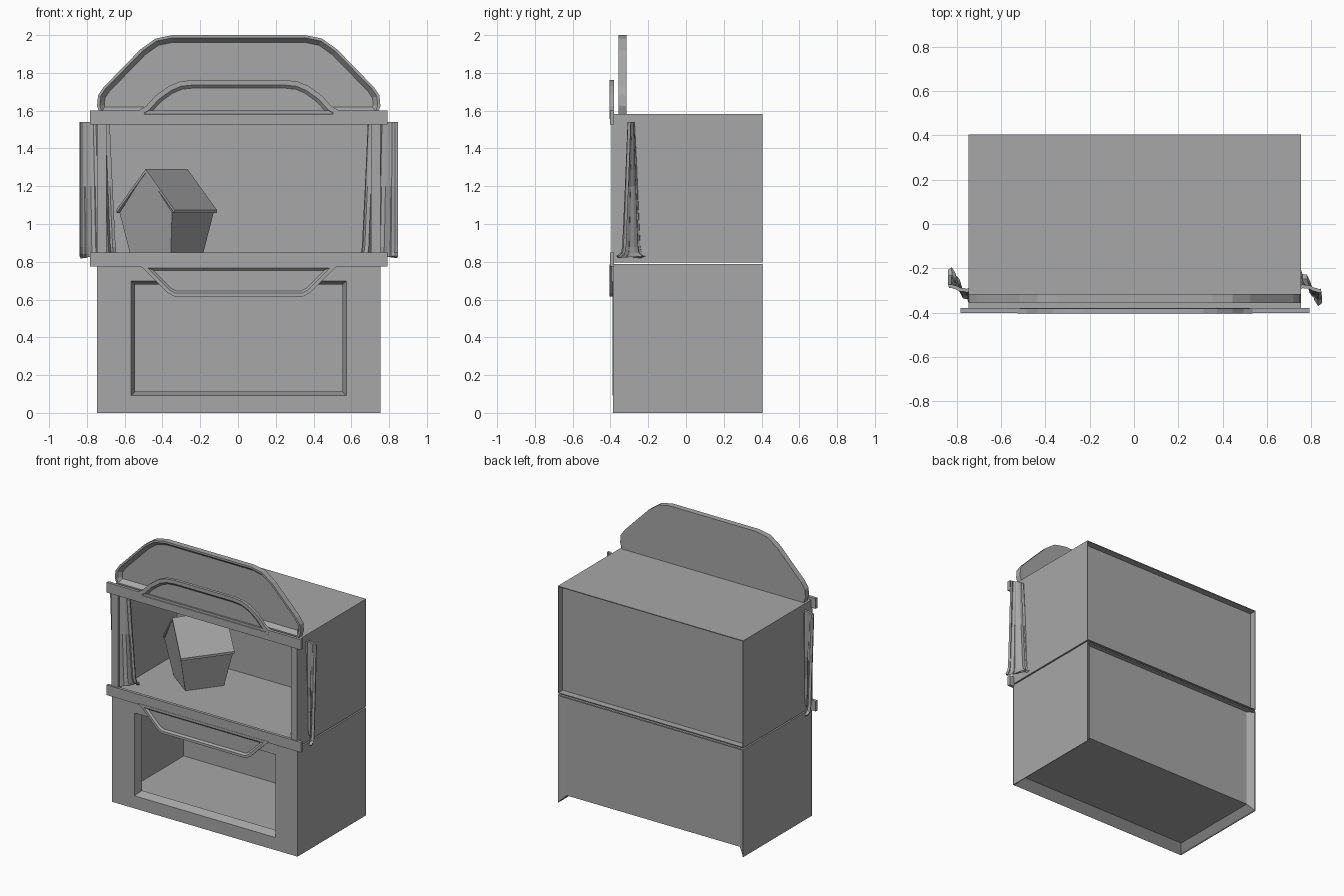
import bpy, bmesh, math
from mathutils import Matrix

if "Cube" in bpy.data.objects:
    bpy.data.objects.remove(bpy.data.objects["Cube"])

grey = bpy.data.materials.new("plain grey")
grey.use_nodes = True
grey.diffuse_color = (0.39, 0.39, 0.39, 1)
grey.node_tree.nodes["Principled BSDF"].inputs["Base Color"].default_value = grey.diffuse_color

CENTRE = Matrix.Translation((0.004, 0.003, 0))


def finish(name, bm):
    bmesh.ops.recalc_face_normals(bm, faces=bm.faces)
    mesh = bpy.data.meshes.new(name)
    bm.to_mesh(mesh)
    bm.free()
    mesh.materials.append(grey)
    ob = bpy.data.objects.new(name, mesh)
    ob.matrix_world = CENTRE
    bpy.context.collection.objects.link(ob)
    return ob


def box(name, x, y, z):
    """Cuboid from three (low, high) ranges."""
    bm = bmesh.new()
    bmesh.ops.create_cube(bm, size=1)
    for v in bm.verts:
        for i, (lo, hi) in enumerate((x, y, z)):
            v.co[i] = lo if v.co[i] < 0 else hi
    return finish(name, bm)


def loft(name, rings, closed=True, cap=(False, False)):
    """Skin between rings with equal point counts."""
    bm = bmesh.new()
    loops = [[bm.verts.new(p) for p in r] for r in rings]
    n = len(loops[0])
    for a, b in zip(loops, loops[1:]):
        for i in range(n if closed else n - 1):
            j = (i + 1) % n
            bm.faces.new((a[i], a[j], b[j], b[i]))
    for loop, wanted in zip((loops[0], loops[-1]), cap):
        if wanted:
            bm.faces.new(loop)
    return finish(name, bm)


def rect(half, z0, z1, y):
    return [(-half, y, z0), (half, y, z0), (half, y, z1), (-half, y, z1)]


def tray(name, half_outline, front, back, rim, bevel, depth):
    """Symmetric board with a raised rim around a sunken front."""
    outline = half_outline + [(-x, z) for x, z in reversed(half_outline)]
    bm = bmesh.new()
    f = bm.faces.new([bm.verts.new((x, front, z)) for x, z in outline])
    f.normal_update()
    if f.normal.y > 0:
        f.normal_flip()
    rear = bmesh.ops.extrude_edge_only(bm, edges=list(f.edges))["geom"]
    for g in rear:
        if isinstance(g, bmesh.types.BMVert):
            g.co.y = back
    bmesh.ops.contextual_create(bm, geom=[g for g in rear if isinstance(g, bmesh.types.BMEdge)])
    f.normal_update()
    for width in (rim, bevel):
        bmesh.ops.inset_region(bm, faces=[f], thickness=width, use_even_offset=True)
    for v in f.verts:
        v.co.y = front + depth
    return finish(name, bm)


W, REAR = 0.75, 0.401             # outer half width and rear edge
IN, IN_FRONT, IN_BACK = 0.70, -0.33, 0.368   # inner shell of the lower cabinet
LIP = 0.778                       # underside of the lower cabinet's top
STAGE_BACK = 0.353

# Lower cabinet: chamfered window and hollow inside
loft("lower_front_and_inside", [
    rect(W, 0, 0.787, -0.392), rect(0.57, 0.092, 0.698, -0.392),
    rect(0.55, 0.112, 0.68, IN_FRONT), rect(IN, 0.06, 0.735, IN_FRONT),
    rect(IN, 0.06, 0.735, IN_BACK - 0.004)], cap=(False, True))
box("lower_top", (-W, W), (-0.39, REAR), (LIP, 0.787))
box("lower_back", (-IN, IN), (IN_BACK - 0.003, IN_BACK), (0.05, LIP))
box("lower_bottom", (-IN, IN), (IN_FRONT, IN_BACK), (0.05, 0.056))

# Sloping returns from the outer edges to the sunken back and bottom
for side, s in (("left", 1), ("right", -1)):
    loft(side + "_back_return", [
        [(s * W, REAR, 0), (s * W, REAR, LIP)],
        [(s * IN, IN_BACK, 0.05), (s * IN, IN_BACK, LIP)]], closed=False)
loft("lower_bottom_return", [
    [(-W, REAR, 0), (-W, -0.392, 0), (W, -0.392, 0), (W, REAR, 0)],
    [(-IN, IN_BACK, 0.05), (-IN, IN_FRONT, 0.05), (IN, IN_FRONT, 0.05), (IN, IN_BACK, 0.05)]],
    closed=False)

# Upper stage box, thin walled and open to the front
box("stage_top", (-W, W), (-0.39, REAR), (1.576, 1.582))
box("stage_bottom", (-W, W), (-0.39, REAR), (0.797, 0.803))
box("stage_back", (-W, W), (STAGE_BACK - 0.003, STAGE_BACK), (0.80, 1.58))

for side, s in (("left", 1), ("right", -1)):
    wall = sorted((s * W, s * (W - 0.005)))
    box(side + "_lower_wall", wall, (-0.39, REAR), (0, 0.787))
    box(side + "_stage_wall", wall, (-0.39, REAR), (0.797, 1.582))
    box(side + "_stage_post", sorted((s * W, s * 0.70)), (-0.397, -0.372), (0.81, 1.56))

    # Gathered curtain pinched at the top and flared at the foot
    rings = []
    for z, spread, inner in ((1.54, 0.13, 0.685), (1.2, 0.32, 0.67), (0.88, 0.52, 0.655),
                             (0.845, 0.62, 0.65), (0.825, 1.0, 0.65)):
        ring = []
        for i in range(21):
            t = i / 20
            x = inner + (0.84 - inner) * t + 0.004 * math.sin(t * 19)
            wave = 0.07 * math.cos((t - 0.5) * 7) + 0.014 * math.sin(t * 31)
            ring.append((s * x, -0.295 + 0.01 * spread + s * spread * wave, z))
        rings.append(ring)
    curtain = loft(side + "_curtain", rings, closed=False)
    mod = curtain.modifiers.new("cloth", "SOLIDIFY")
    mod.thickness = 0.016
    mod.offset = 0

# Stage frame rails with their sunken crest and apron
box("top_rail", (-0.787, 0.787), (-0.405, -0.383), (1.526, 1.60))
box("bottom_rail", (-0.787, 0.787), (-0.405, -0.383), (0.776, 0.85))
tray("arched_crest", [(0.52, 1.555), (0.53, 1.60), (0.49, 1.625), (0.44, 1.68), (0.37, 1.73),
                      (0.31, 1.755), (0.23, 1.763)], -0.407, -0.385, 0.026, 0.016, 0.014)
tray("hanging_apron", [(0.53, 0.785), (0.49, 0.75), (0.375, 0.635), (0.34, 0.616)],
     -0.407, -0.391, 0.018, 0.012, 0.012)

# Large sign board on the roof
tray("sign_board", [(0.735, 1.582), (0.75, 1.625), (0.745, 1.68), (0.715, 1.725), (0.52, 1.925),
                    (0.44, 1.982), (0.35, 2.0)], -0.36, -0.318, 0.014, 0.024, 0.03)

# Small house prop, tapered to its foot and turned on the stage
place = Matrix.Translation((-0.382, 0.083, 0)) @ Matrix.Rotation(math.radians(-37), 4, "Z")


def house_end(s):
    return [(-0.128, s * 0.135, 0.805), (0.128, s * 0.135, 0.805), (0.174, s * 0.183, 1.06),
            (0, s * 0.182, 1.28), (-0.174, s * 0.183, 1.06)]


def roof_end(s):
    return [(-0.192, s * 0.187, 1.075), (0, s * 0.185, 1.29), (0.192, s * 0.187, 1.075),
            (0.192, s * 0.187, 1.058), (0, s * 0.185, 1.272), (-0.192, s * 0.187, 1.058)]


for ob in (loft("house_body", [house_end(-1), house_end(1)], cap=(True, True)),
           loft("house_roof", [roof_end(-1), roof_end(1)], cap=(True, True))):
    ob.data.transform(place)
